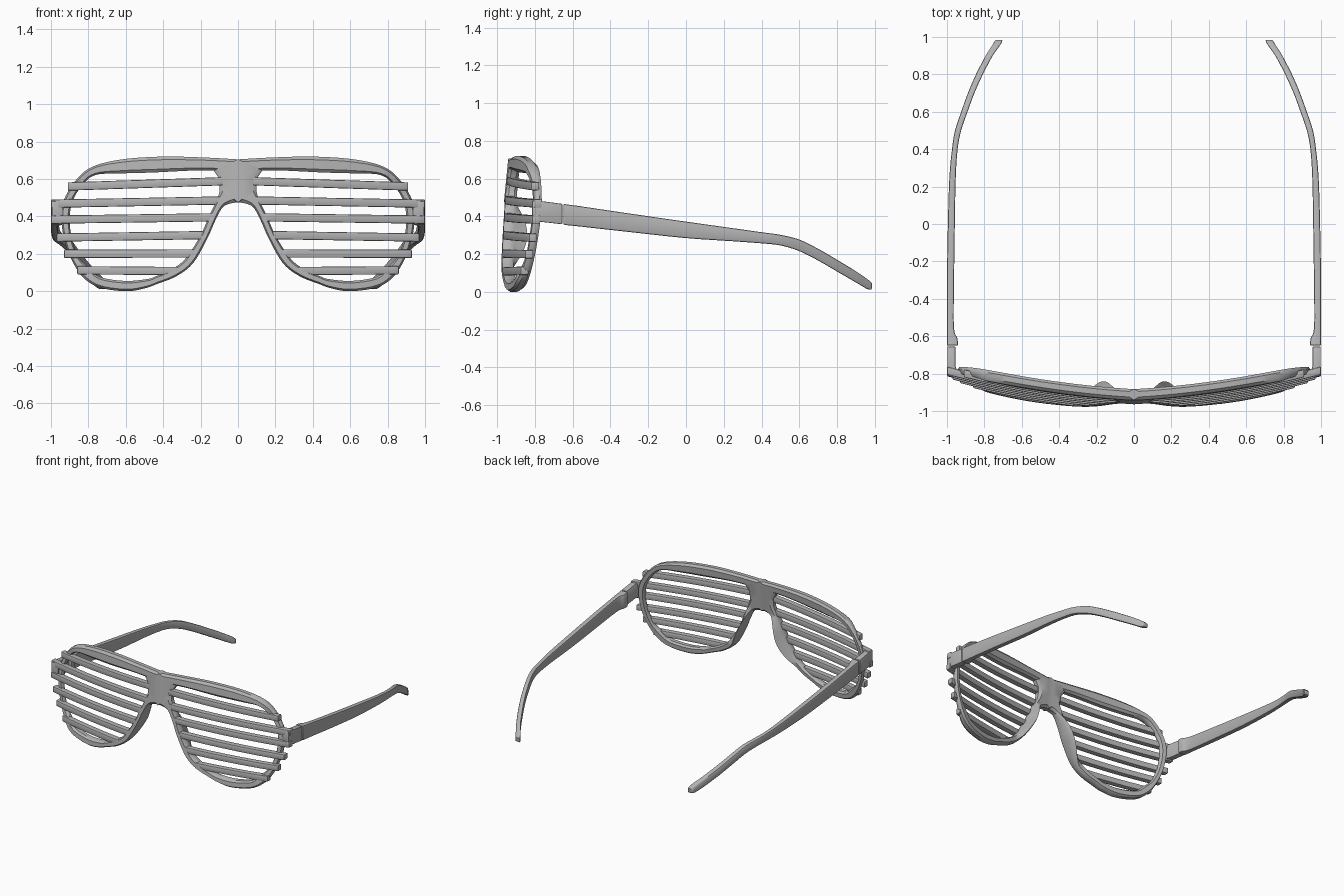
import bpy, bmesh, math
from mathutils import Vector

if "Cube" in bpy.data.objects:
    bpy.data.objects.remove(bpy.data.objects["Cube"])

grey = bpy.data.materials.new("grey_plastic")
grey.use_nodes = True
GREY = (0.45, 0.45, 0.45, 1)
grey.diffuse_color = GREY
grey.node_tree.nodes["Principled BSDF"].inputs["Base Color"].default_value = GREY


def front_y(x, z):
    """Curved, slightly leaning front surface."""
    return -0.94 + 0.05 * abs(x) + 0.11 * x * x - 0.1 * (0.72 - z)


def smooth_path(points, steps):
    """Catmull-Rom interpolation through points of any dimension."""
    pts = [Vector(p) for p in points]
    pts = [pts[0]] + pts + [pts[-1]]
    out = []
    for a, b, c, d in zip(pts, pts[1:], pts[2:], pts[3:]):
        for i in range(steps):
            t = i / steps
            out.append(0.5 * (2 * b + (c - a) * t + (2 * a - 5 * b + 4 * c - d) * t * t
                              + (3 * b - a - 3 * c + d) * t ** 3))
    return out + [pts[-1]]


def loft(name, rings, closed=False, bevel=0):
    """Skin a list of rings, mirrored to both sides."""
    bm = bmesh.new()
    loops = [[bm.verts.new(p) for p in r] for r in rings]
    pairs = list(zip(loops, loops[1:]))
    if closed:
        pairs.append((loops[-1], loops[0]))
    else:
        bm.faces.new(loops[0])
        bm.faces.new(loops[-1])
    n = len(loops[0])
    for a, b in pairs:
        for i in range(n):
            quad = (a[i], a[(i + 1) % n], b[(i + 1) % n], b[i])
            if any(v.co.x > 0.0001 for v in quad):   # leave the mirror seam open
                bm.faces.new(quad)
    bmesh.ops.recalc_face_normals(bm, faces=bm.faces)
    if bevel:
        edges = [e for e in bm.edges if len(e.link_faces) == 2 and e.calc_face_angle() > 0.8]
        bmesh.ops.bevel(bm, geom=edges, offset=bevel, segments=2, profile=0.5, affect='EDGES')
    mesh = bpy.data.meshes.new(name)
    bm.to_mesh(mesh)
    bm.free()
    mesh.materials.append(grey)
    mesh.shade_smooth()
    mesh.set_sharp_from_angle(angle=math.radians(35))
    obj = bpy.data.objects.new(name, mesh)
    bpy.context.collection.objects.link(obj)
    mirror = obj.modifiers.new("Mirror", 'MIRROR')
    mirror.merge_threshold = 0.0005
    return obj


# Frame: matching outer (x, z) and inner (x, z) outline points
OUTLINE = [
    (0, .705, .13, .645), (.18, .715, .25, .645), (.4, .72, .45, .635), (.62, .705, .62, .63),
    (.78, .665, .76, .622), (.87, .59, .83, .57), (.93, .49, .885, .48), (.945, .4, .9, .38),
    (.93, .28, .885, .27), (.89, .17, .85, .18), (.83, .075, .79, .12), (.74, .02, .735, .075),
    (.6, .0, .6, .055), (.5, .015, .48, .066), (.43, .04, .44, .08), (.33, .08, .36, .115),
    (.24, .15, .285, .17), (.165, .28, .205, .29), (.125, .37, .155, .4),
    (.085, .445, .115, .485), (.045, .468, .1, .53), (0, .475, .098, .56)]
SECTION = [(0, .015), (.2, 0), (.8, 0), (1, .015), (1, .045), (.8, .06), (.2, .06), (0, .045)]

rings = []
for ox, oz, ix, iz in smooth_path(OUTLINE, 5) + [Vector((0, .59, .1, .6))]:
    ox = max(ox, 0)
    # nose pads swell backwards along the nose edge
    pad = 0
    if ox < 0.27 and 0.12 < oz < 0.46:
        pad = 0.07 * math.sin(math.pi * (oz - 0.12) / 0.34)
    # the outer rim sits behind the slats
    recess = 0.02 * max(0, min(1, (ox - 0.8) / 0.1))
    ring = []
    for t, depth in SECTION:
        x, z = ox + (ix - ox) * t, oz + (iz - oz) * t
        if ox < 0.001 and t == 0:
            depth = 0 if depth < 0.03 else 0.06
        if depth < 0.03:
            depth += recess
        elif t < 0.5:
            depth += pad
        ring.append((x, front_y(x, z) + depth, z))
    rings.append(ring)
loft("front_frame", rings, closed=True)

# Slats: inner x, inner z, outer x, outer z
SLATS = [(.08, .588, .91, .56), (.095, .485, 1, .468), (.135, .395, 1, .383),
         (.185, .3, .97, .287), (.235, .202, .93, .2), (.32, .108, .86, .112)]
for k, (x0, z0, x1, z1) in enumerate(SLATS):
    rings = []
    for i in range(21):
        t = i / 20
        x, z = x0 + (x1 - x0) * t, z0 + (z1 - z0) * t
        y = front_y(x, z)
        rings.append([(x, y + dy, z + dz) for dy, dz in
                      ((0, -.022), (0, .022), (.042, .022), (.042, -.022))])
    loft("slat_%d" % (k + 1), rings, bevel=0.006)


def arm_rings(stations):
    return [[(xi, y, lo), (xo, y, lo), (xo, y, hi), (xi, y, hi)] for y, xi, xo, lo, hi in stations]


# Hinge blocks
loft("hinge_block", arm_rings([(-.815, .935, .995, .375, .482), (-.76, .955, .998, .37, .48),
                               (-.655, .955, .998, .358, .466)]), bevel=0.005)

# Temple arms: y, inner x, outer x, low z, high z
ARM = [(-.65, .94, 1, .355, .466), (-.61, .945, 1, .351, .46), (-.55, .963, 1, .345, .452),
       (-.3, .962, 1, .317, .415), (0, .958, .995, .285, .372), (.25, .953, .987, .268, .337),
       (.4, .943, .973, .257, .316), (.5, .924, .957, .246, .302), (.6, .89, .924, .216, .277),
       (.7, .853, .888, .166, .228), (.8, .808, .845, .108, .17), (.9, .755, .793, .05, .109),
       (.96, .713, .755, .015, .068), (.985, .702, .74, .012, .045)]
loft("temple_arm", arm_rings(smooth_path(ARM, 4)), bevel=0.008)
